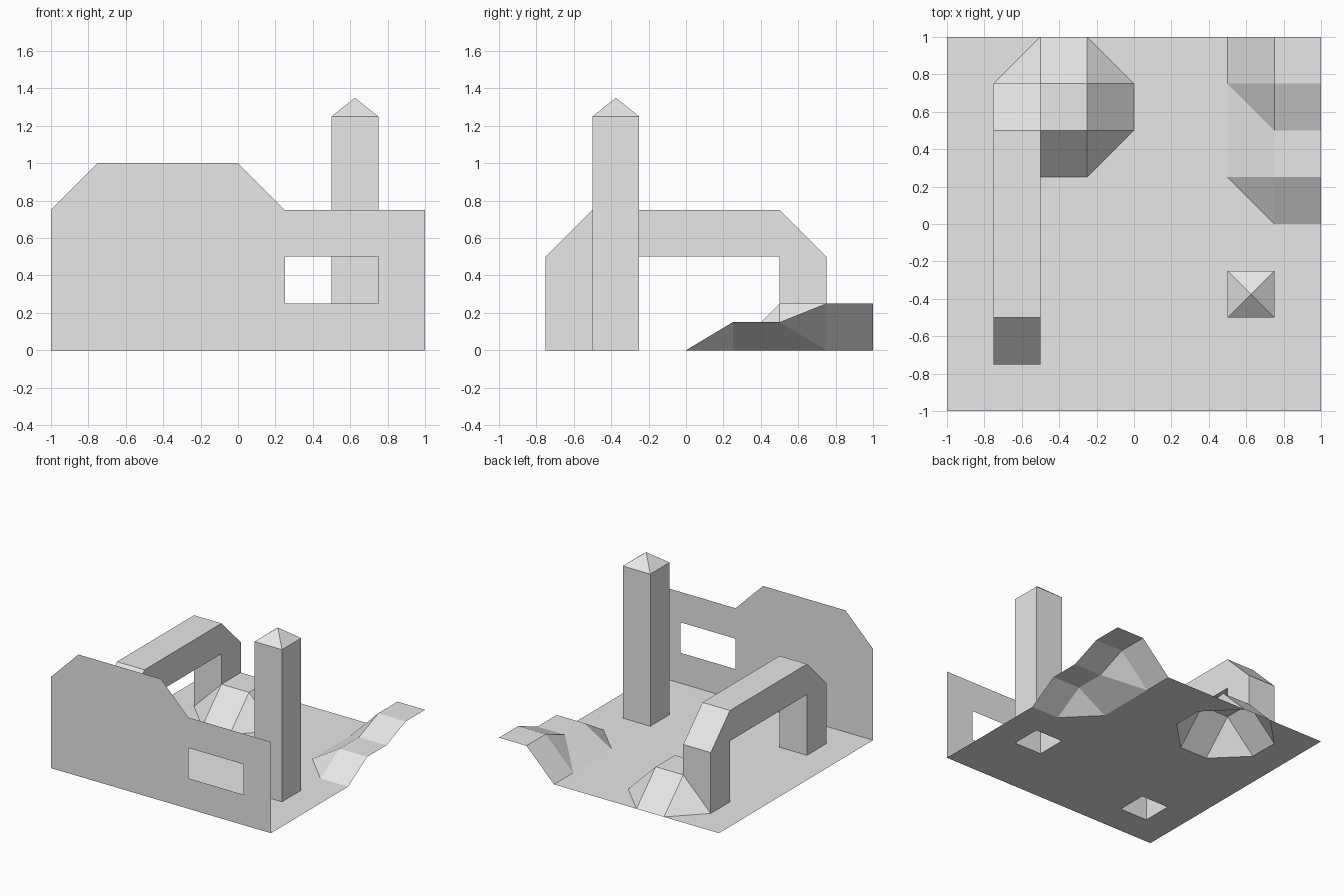
import bpy, bmesh

if "Cube" in bpy.data.objects:
    bpy.data.objects.remove(bpy.data.objects["Cube"])

STEP = 0.25

grey = bpy.data.materials.new("plain grey")
grey.diffuse_color = (0.8, 0.8, 0.8, 1)
grey.use_nodes = True
grey.node_tree.nodes["Principled BSDF"].inputs["Base Color"].default_value = grey.diffuse_color


def finish(name, bm, fix_normals=True):
    bmesh.ops.remove_doubles(bm, verts=bm.verts, dist=0.0001)
    if fix_normals:
        bmesh.ops.recalc_face_normals(bm, faces=bm.faces)
    mesh = bpy.data.meshes.new(name)
    bm.to_mesh(mesh)
    bm.free()
    mesh.materials.append(grey)
    obj = bpy.data.objects.new(name, mesh)
    bpy.context.collection.objects.link(obj)
    return obj


def add_face(bm, points):
    return bm.faces.new([bm.verts.new(p) for p in points])


# Terrain: ground, hollow mound and stepped ramp share one height rule
RAMP_HEIGHT = {0.25: 0.15, 0.5: 0.15, 0.75: 0.25, 1.0: 0.25}


def height(x, y):
    if x >= 0.75:
        return RAMP_HEIGHT.get(y, 0.0)
    if -0.5 <= x <= -0.25 and 0.5 <= y <= 0.75:
        return 0.25
    return 0.0


# Open footprints below the tower and the front arch leg
OPENINGS = [(0.5, -0.5), (-0.75, -0.75)]
terrain = {n: bmesh.new() for n in ("ground", "mound", "ramp")}
for i in range(8):
    for j in range(8):
        x, y = -1 + i * STEP, -1 + j * STEP
        if (x, y) in OPENINGS:
            continue
        a, b, c, d = [(u, v, height(u, v)) for u, v in
                      ((x, y), (x + STEP, y), (x + STEP, y + STEP), (x, y + STEP))]
        if abs(a[2] + c[2] - b[2] - d[2]) < 1e-6:
            pieces = [(a, b, c, d)]
        elif x < 0 and (x + 0.5) * (y - 0.5) < 0 and (x, y) in ((-0.75, 0.75), (-0.25, 0.25)):
            pieces = [(a, b, c), (a, c, d)]
        else:
            pieces = [(a, b, d), (b, c, d)]
        for piece in pieces:
            part = "ground" if all(p[2] == 0 for p in piece) else "mound" if x < 0 else "ramp"
            add_face(terrain[part], piece)
for name, bm in terrain.items():
    finish(name, bm, False)

# Front wall: a thin sheet with a window opening
bm = bmesh.new()
outline = [(-1, 0), (1, 0), (1, 0.75), (0.25, 0.75), (0, 1), (-0.75, 1), (-1, 0.75)]
window = [(0.25, 0.25), (0.75, 0.25), (0.75, 0.5), (0.25, 0.5)]
for loop in (outline, window):
    vs = [bm.verts.new((x, -1, z)) for x, z in loop]
    for k in range(len(vs)):
        bm.edges.new((vs[k - 1], vs[k]))
bmesh.ops.triangle_fill(bm, use_beauty=True, edges=bm.edges[:], normal=(0, -1, 0))
for f in bm.faces:
    f.normal_update()
    if f.normal.y > 0:
        f.normal_flip()
finish("front_wall", bm, False)

# Arch: bevelled profile, open feet, rear foot trimmed to the mound slope
bm = bmesh.new()
profile = [(-0.75, 0), (-0.75, 0.5), (-0.5, 0.75), (0.5, 0.75), (0.75, 0.5), (0.75, 0),
           (0.5, 0), (0.5, 0.5), (-0.5, 0.5), (-0.5, 0)]
left = [(-0.75, y, z) for y, z in profile]
right = [(-0.5, y, 0.25 if z == 0 and y > 0 else z) for y, z in profile]
FEET = (5, 9)
for k in range(len(profile)):
    n = (k + 1) % len(profile)
    if k not in FEET:
        add_face(bm, (left[k], left[n], right[n], right[k]))
add_face(bm, left)
add_face(bm, right)
finish("arch", bm)

# Tower: square shaft with a pyramid cap, open below
bm = bmesh.new()
square = [(0.5, -0.5), (0.75, -0.5), (0.75, -0.25), (0.5, -0.25)]
for k in range(4):
    p, q = square[k], square[(k + 1) % 4]
    add_face(bm, ((*p, 0), (*q, 0), (*q, 1.25), (*p, 1.25)))
    add_face(bm, ((*p, 1.25), (*q, 1.25), (0.625, -0.375, 1.35)))
finish("tower", bm, False)
